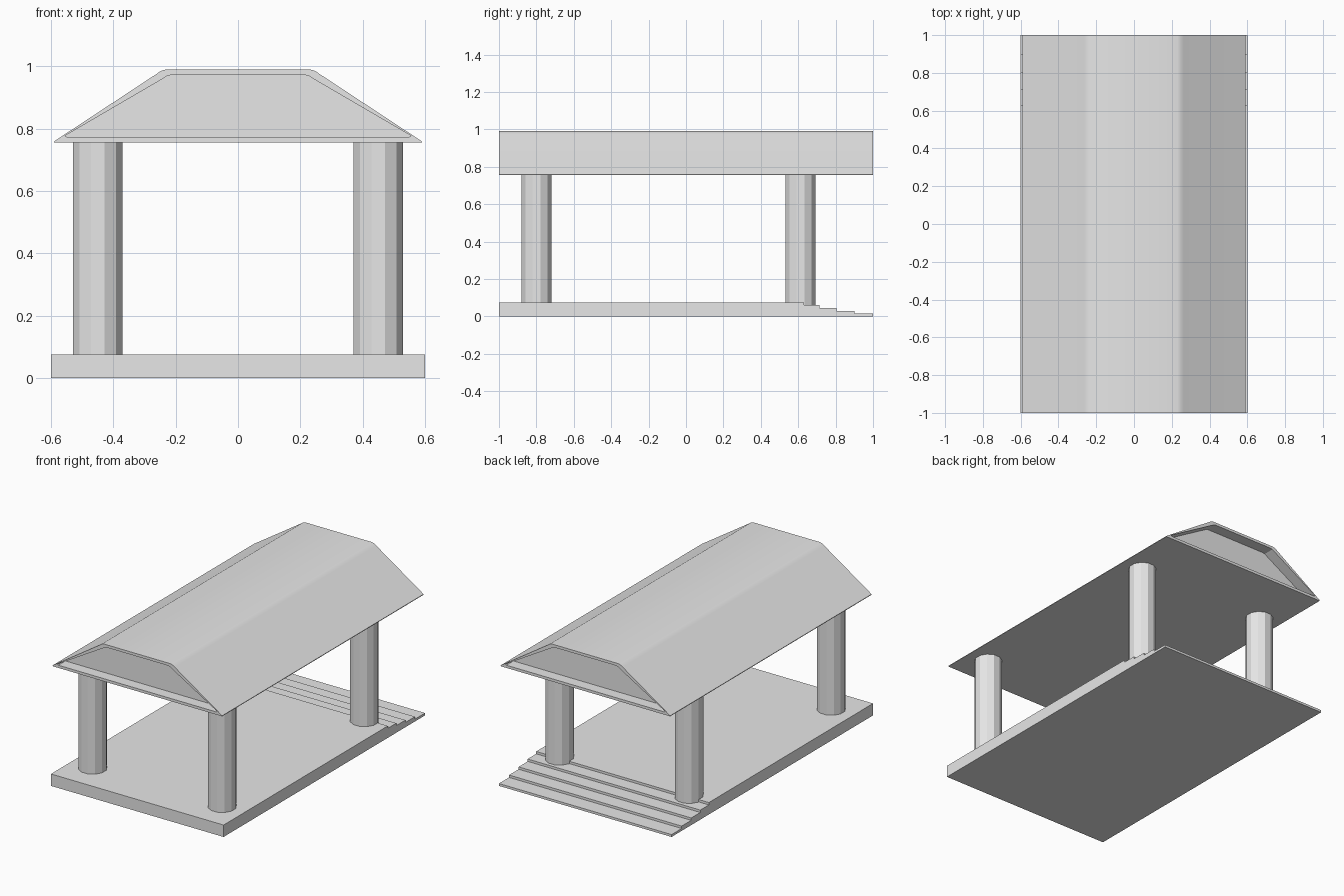
import bpy, bmesh, math

if "Cube" in bpy.data.objects:
    bpy.data.objects.remove(bpy.data.objects["Cube"])

stone = bpy.data.materials.new("pale_grey_stone")
stone.diffuse_color = (0.8, 0.8, 0.8, 1)
stone.use_nodes = True
stone.node_tree.nodes["Principled BSDF"].inputs["Base Color"].default_value = stone.diffuse_color


def finish(name, bm):
    bmesh.ops.recalc_face_normals(bm, faces=bm.faces[:])
    mesh = bpy.data.meshes.new(name)
    bm.to_mesh(mesh)
    bm.free()
    mesh.materials.append(stone)
    obj = bpy.data.objects.new(name, mesh)
    bpy.context.collection.objects.link(obj)
    return obj


def bridge(bm, a, b):
    n = len(a)
    for i in range(n):
        j = (i + 1) % n
        bm.faces.new((a[i], a[j], b[j], b[i]))


# Floor slab with shallow full-width steps at the back
steps = [(0.63, 0.075), (0.715, 0.06), (0.805, 0.045), (0.90, 0.03), (1.0, 0.015)]
profile = [(-1, 0), (-1, 0.075)]
z = 0.075
for y, z in steps:
    if profile[-1][1] != z:
        profile.append((profile[-1][0], z))
    profile.append((y, z))
profile.append((1, 0))
bm = bmesh.new()
left = [bm.verts.new((-0.6, y, z)) for y, z in profile]
right = [bm.verts.new((0.6, y, z)) for y, z in profile]
bridge(bm, left, right)
bm.faces.new(left)
bm.faces.new(right)
finish("stepped_base", bm)

# Four twelve-sided columns, flat sides facing the axes
for side, x in (("left", -0.45), ("right", 0.45)):
    for end, y in (("front", -0.80), ("back", 0.612)):
        bm = bmesh.new()
        rings = []
        for z in (0.04, 0.76):
            rings.append([bm.verts.new((x + 0.0825 * math.cos(math.radians(15 + 30 * i)),
                                        y + 0.0825 * math.sin(math.radians(15 + 30 * i)), z))
                          for i in range(12)])
        bridge(bm, *rings)
        for r in rings:
            bm.faces.new(r)
        finish(f"{end}_{side}_column", bm)


# Roof: softened trapezoid with a recessed gable panel at each end
def mirrored(half):
    return half + [(-x, z) for x, z in reversed(half)]


outer = mirrored([(0.59, 0.755), (0.59, 0.759), (0.262, 0.975), (0.248, 0.985), (0.230, 0.99)])
inner = mirrored([(0.548, 0.772), (0.555, 0.777), (0.236, 0.963), (0.226, 0.970), (0.208, 0.973)])
bm = bmesh.new()
ends = []
for s in (-1, 1):
    rim = [bm.verts.new((x, s, z)) for x, z in outer]
    lip = [bm.verts.new((x, s, z)) for x, z in inner]
    panel = [bm.verts.new((x, s * 0.93, z)) for x, z in inner]
    bridge(bm, rim, lip)
    bridge(bm, lip, panel)
    bm.faces.new(panel)
    ends.append(rim)
bridge(bm, *ends)
roof = finish("roof", bm)
bpy.context.view_layer.objects.active = roof
roof.select_set(True)
bpy.ops.object.shade_smooth_by_angle(angle=math.radians(25))
